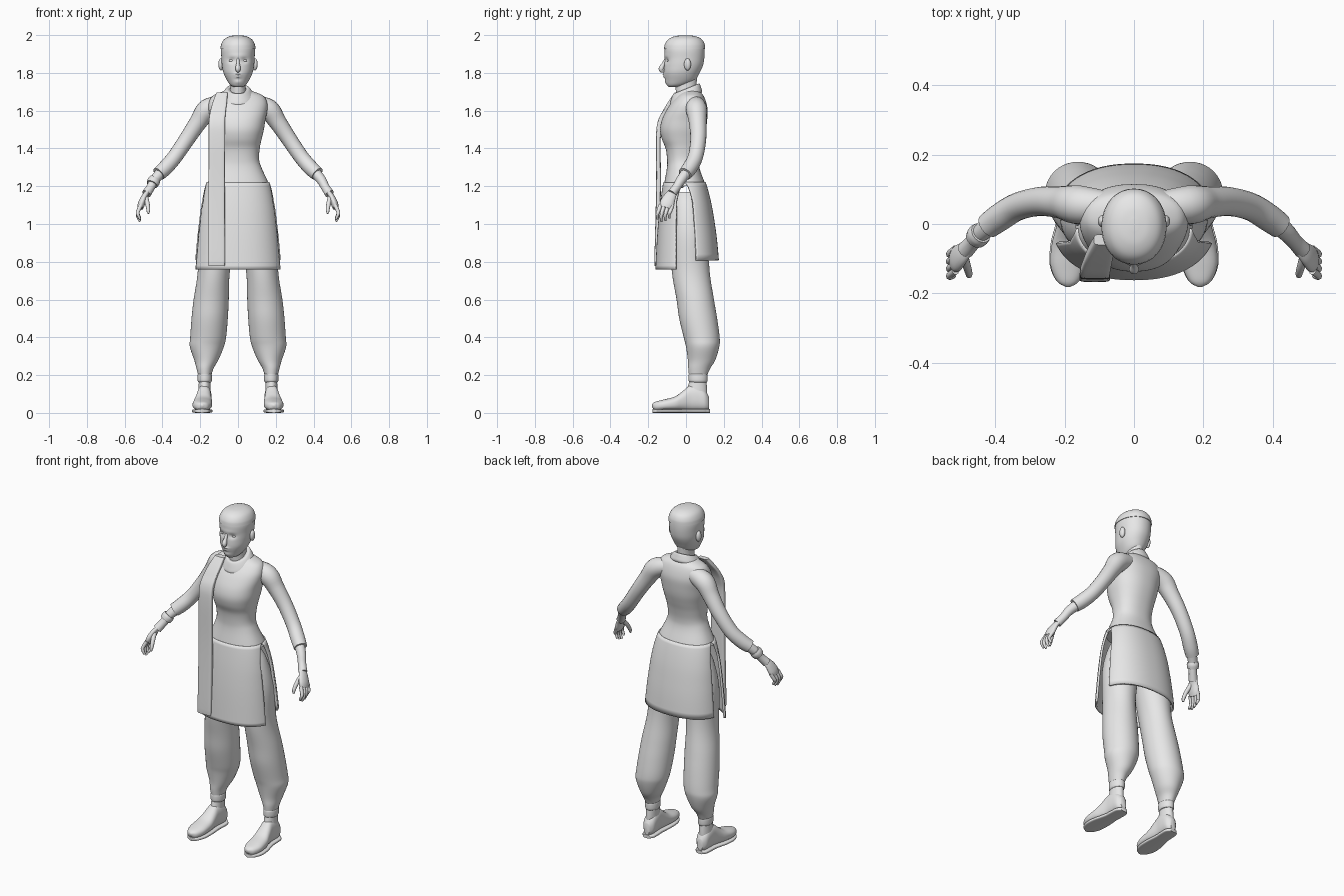
import bpy, bmesh, math
from mathutils import Vector

cube = bpy.data.objects.get("Cube")
if cube:
    bpy.data.objects.remove(cube, do_unlink=True)

clay = bpy.data.materials.new("light_grey")
clay.use_nodes = True
GREY = (0.8, 0.8, 0.8, 1)
clay.diffuse_color = GREY
clay.node_tree.nodes["Principled BSDF"].inputs["Base Color"].default_value = GREY


def smooth_rows(rows, n=5):
    """Catmull-Rom interpolation through rows of numbers."""
    out = []
    for i in range(len(rows) - 1):
        a, b, c, d = (rows[min(max(i + k, 0), len(rows) - 1)] for k in (-1, 0, 1, 2))
        for s in range(n):
            t = s / n
            out.append([q + t * (r - p) / 2 + t * t * (p - 2.5 * q + 2 * r - s4 / 2)
                        + t ** 3 * (1.5 * (q - r) + (s4 - p) / 2)
                        for p, q, r, s4 in zip(a, b, c, d)])
    return out + [list(rows[-1])]


def power(v, p):
    return math.copysign(abs(v) ** p, v)


def ring(row, angles, p=1.0, axis="z"):
    """Superellipse section: position, centre, half width, low side, high side."""
    t, c, r, lo, hi = row
    pts = []
    for a in angles:
        u = c + r * power(math.cos(a), p)
        v = (lo + hi) / 2 + (hi - lo) / 2 * power(math.sin(a), p)
        pts.append(Vector((u, v, t) if axis == "z" else (u, t, v)))
    return pts


def skin(name, rings, closed=True, mirror=False, thick=0, angle=50):
    """Joins rings of points into one smooth object."""
    bm = bmesh.new()
    vs = [[bm.verts.new(p) for p in r] for r in rings]
    n = len(vs[0])
    for r0, r1 in zip(vs, vs[1:]):
        for j in range(n if closed else n - 1):
            k = (j + 1) % n
            bm.faces.new((r0[j], r0[k], r1[k], r1[j]))
    if closed:
        bm.faces.new(vs[0])
        bm.faces.new(vs[-1])
    bmesh.ops.recalc_face_normals(bm, faces=bm.faces)
    me = bpy.data.meshes.new(name)
    bm.to_mesh(me)
    bm.free()
    return finish(name, me, mirror, thick, angle)


def finish(name, me, mirror=False, thick=0, angle=50):
    ob = bpy.data.objects.new(name, me)
    bpy.context.collection.objects.link(ob)
    me.materials.append(clay)
    bpy.ops.object.select_all(action="DESELECT")
    ob.select_set(True)
    bpy.context.view_layer.objects.active = ob
    bpy.ops.object.shade_smooth_by_angle(angle=math.radians(angle))
    if thick:
        mod = ob.modifiers.new("cloth", "SOLIDIFY")
        mod.thickness, mod.offset = thick, 0
    if mirror:
        ob.modifiers.new("mirror", "MIRROR")
    return ob


def turn(n):
    return [math.tau * i / n for i in range(n)]


def loft(name, rows, p=1.0, axis="z", segs=40, n=5, **kw):
    return skin(name, [ring(r, turn(segs), p, axis) for r in smooth_rows(rows, n)], **kw)


def tube(name, rows, segs=20, flat=1.0, n=5, **kw):
    """Round limb along x, y, z, radius rows."""
    rows = smooth_rows(rows, n)
    rings = []
    for i, row in enumerate(rows):
        nxt, prv = rows[min(i + 1, len(rows) - 1)], rows[max(i - 1, 0)]
        d = (Vector(nxt[:3]) - Vector(prv[:3])).normalized()
        u = d.cross(Vector((0, 1, 0))).normalized()
        v = d.cross(u)
        rings.append([Vector(row[:3]) + row[3] * (u * flat * math.cos(a) + v * math.sin(a))
                      for a in turn(segs)])
    return skin(name, rings, **kw)


def ball(name, centre, radii, mirror=False):
    bm = bmesh.new()
    bmesh.ops.create_uvsphere(bm, u_segments=20, v_segments=12, radius=1)
    for v in bm.verts:
        v.co = Vector(centre) + Vector([a * b for a, b in zip(v.co, radii)])
    me = bpy.data.meshes.new(name)
    bm.to_mesh(me)
    bm.free()
    return finish(name, me, mirror)


# Tunic: height, half width, front, back
TUNIC = [(1.71, .05, -.01, .06), (1.695, .1, -.03, .08), (1.675, .138, -.05, .095),
         (1.64, .155, -.08, .108), (1.6, .155, -.105, .115), (1.55, .145, -.128, .112),
         (1.5, .137, -.137, .105), (1.45, .125, -.128, .092), (1.4, .115, -.108, .078),
         (1.34, .112, -.1, .068), (1.29, .128, -.102, .073), (1.2, .168, -.118, .105),
         (1.1, .193, -.132, .13), (1, .207, -.142, .147), (.9, .218, -.149, .16),
         (.76, .231, -.156, .172)]
body = smooth_rows([(z, 0, w, f, b) for z, w, f, b in TUNIC])
P = 0.88
skin("tunic_top", [ring(r, turn(64), P) for r in body if r[0] > 1.19])


# Skirt panels, parted by slits at the sides
def panel(name, facing, slit, drop):
    rings = []
    for r in body:
        if r[0] > 1.22 or r[0] < drop:
            continue
        cut = slit * min(1, max(0, (1.22 - r[0]) / .1)) ** .5
        half = math.pi / 2 - math.radians(cut)
        rings.append(ring(r, [facing + half * (i / 20 - 1) for i in range(41)], P))
    skin(name, rings, closed=False, thick=.012)


panel("skirt_front", -math.pi / 2, 19, .7)
panel("skirt_back", math.pi / 2, 14, .79)

# Collar, tilted forward
collar = [(1.655, 0, .08, -.075, .075), (1.668, 0, .09, -.086, .085),
          (1.69, 0, .082, -.08, .08), (1.715, 0, .06, -.068, .07),
          (1.712, 0, .045, -.055, .055)]
rings = [ring(r, turn(48)) for r in smooth_rows(collar)]
for r in rings:
    for v in r:
        v.z += .4 * v.y
skin("collar", rings)

# Hanging scarf on the right side
loft("scarf", [(1.695, -.085, .03, -.06, -.03), (1.65, -.095, .037, -.092, -.06),
               (1.6, -.105, .041, -.122, -.095), (1.54, -.112, .043, -.15, -.12),
               (1.45, -.112, .043, -.159, -.134), (1.2, -.113, .043, -.158, -.133),
               (.81, -.113, .044, -.167, -.14), (.8, -.113, .04, -.163, -.144)], p=.4)

# Neck and head
loft("neck", [(1.66, 0, .05, -.05, .065), (1.72, 0, .041, -.055, .056),
              (1.8, 0, .045, -.06, .06)])
HEAD = [(1.724, 0, .018, -.088, -.04), (1.735, 0, .04, -.1, .005), (1.76, 0, .058, -.108, .048),
        (1.8, 0, .077, -.116, .072), (1.84, 0, .085, -.115, .09), (1.88, 0, .088, -.112, .097),
        (1.92, 0, .09, -.113, .098), (1.95, 0, .084, -.107, .094), (1.975, 0, .068, -.088, .078),
        (1.99, 0, .04, -.055, .046), (1.995, 0, .008, -.015, .01)]
head = [ring(r, turn(96), .95) for r in smooth_rows(HEAD, 6)]
# Face relief: x, z, spread in x, spread in z, push forward
RELIEF = [(.034, 1.866, .018, .013, -.009), (-.034, 1.866, .018, .013, -.009),
          (0, 1.793, .02, .006, .009), (0, 1.779, .017, .006, .009),
          (0, 1.752, .02, .012, .005), (0, 1.89, .05, .012, .003)]
for r in head:
    for v in r:
        if v.y < 0:
            v.y -= sum(d * math.exp(-((v.x - x) / sx) ** 2 - ((v.z - z) / sz) ** 2)
                       for x, z, sx, sz, d in RELIEF)
skin("head", head)
tube("nose", [(0, -.102, 1.885, .007), (0, -.118, 1.85, .009), (0, -.13, 1.825, .014),
              (0, -.128, 1.812, .011), (0, -.115, 1.807, .004)], flat=1.0)
ball("eye", (.034, -.092, 1.865), (.015, .009, .007), mirror=True)
ball("ear", (.09, .008, 1.845), (.014, .018, .032), mirror=True)

# Cropped hair cap
hair = [(z + .004 * (z > 1.94), c, w + .004, f - .004, b + .004)
        for z, c, w, f, b in smooth_rows(HEAD, 6) if z > 1.925]
skin("hair", [ring(r, turn(64), .95) for r in hair])

# Sleeves and forearms
tube("sleeve", [(.08, .05, 1.635, .045), (.16, .055, 1.607, .056), (.21, .062, 1.54, .047),
                (.27, .065, 1.45, .042), (.335, .05, 1.355, .04), (.385, .02, 1.297, .04),
                (.42, -.005, 1.265, .037)], mirror=True)
tube("forearm", [(.4, .01, 1.28, .03), (.44, -.025, 1.235, .026), (.462, -.05, 1.195, .023),
                 (.485, -.075, 1.16, .025)], mirror=True)
tube("bracelet", [(-.44, -.025, 1.237, .031), (-.447, -.032, 1.225, .034),
                  (-.455, -.042, 1.21, .031)])

# Hands
tube("palm", [(.475, -.065, 1.175, .022), (.495, -.085, 1.145, .032), (.51, -.1, 1.11, .038),
              (.518, -.108, 1.085, .032)], flat=.5, mirror=True)
for i, name in enumerate(("index", "middle", "ring", "little")):
    y, lift = .021 * i, .012 * abs(i - 1.3)
    tube(name + "_finger", [(.514, y - .135, 1.1, .011), (.53, y - .147, 1.065, .01),
                            (.53, y - .152, 1.035 + lift, .009),
                            (.518, y - .15, 1.01 + lift, .006)],
         segs=10, n=3, mirror=True)
tube("thumb", [(.49, -.095, 1.145, .014), (.48, -.125, 1.11, .012), (.475, -.145, 1.075, .01),
               (.476, -.15, 1.055, .006)], segs=10, n=3, mirror=True)

# Baggy trousers with gathered cuffs
loft("trouser_leg", [(1.17, .06, .06, -.06, .07), (1.1, .085, .085, -.075, .09),
                     (.95, .11, .1, -.085, .115), (.75, .128, .085, -.075, .125),
                     (.6, .142, .093, -.05, .148), (.5, .15, .096, -.036, .165),
                     (.4, .158, .095, -.012, .178), (.35, .165, .09, 0, .176),
                     (.28, .168, .064, .01, .155), (.235, .175, .045, .012, .128),
                     (.195, .176, .034, .016, .11)], mirror=True)
loft("cuff", [(.208, .176, .034, .018, .11), (.2, .176, .038, .014, .114),
              (.172, .176, .038, .014, .114), (.162, .176, .033, .02, .11)], mirror=True)
loft("ankle", [(.19, .176, .03, .022, .106), (.12, .178, .032, .005, .112),
               (.07, .18, .035, -.02, .112)], mirror=True)

# Shoes
SHOE = [(-.181, .19, .006, .034, .046), (-.165, .19, .032, .014, .058),
        (-.12, .19, .05, .012, .07), (-.06, .187, .05, .012, .086),
        (-.02, .183, .044, .012, .113), (.02, .18, .038, .012, .145),
        (.06, .178, .038, .012, .145), (.1, .177, .035, .012, .12),
        (.122, .177, .018, .02, .085)]
loft("shoe", SHOE, p=.85, axis="y", mirror=True)
loft("sole", [(y + .004, c, w + .003, 0, .02) for y, c, w, lo, hi in SHOE],
     p=.5, axis="y", mirror=True)
